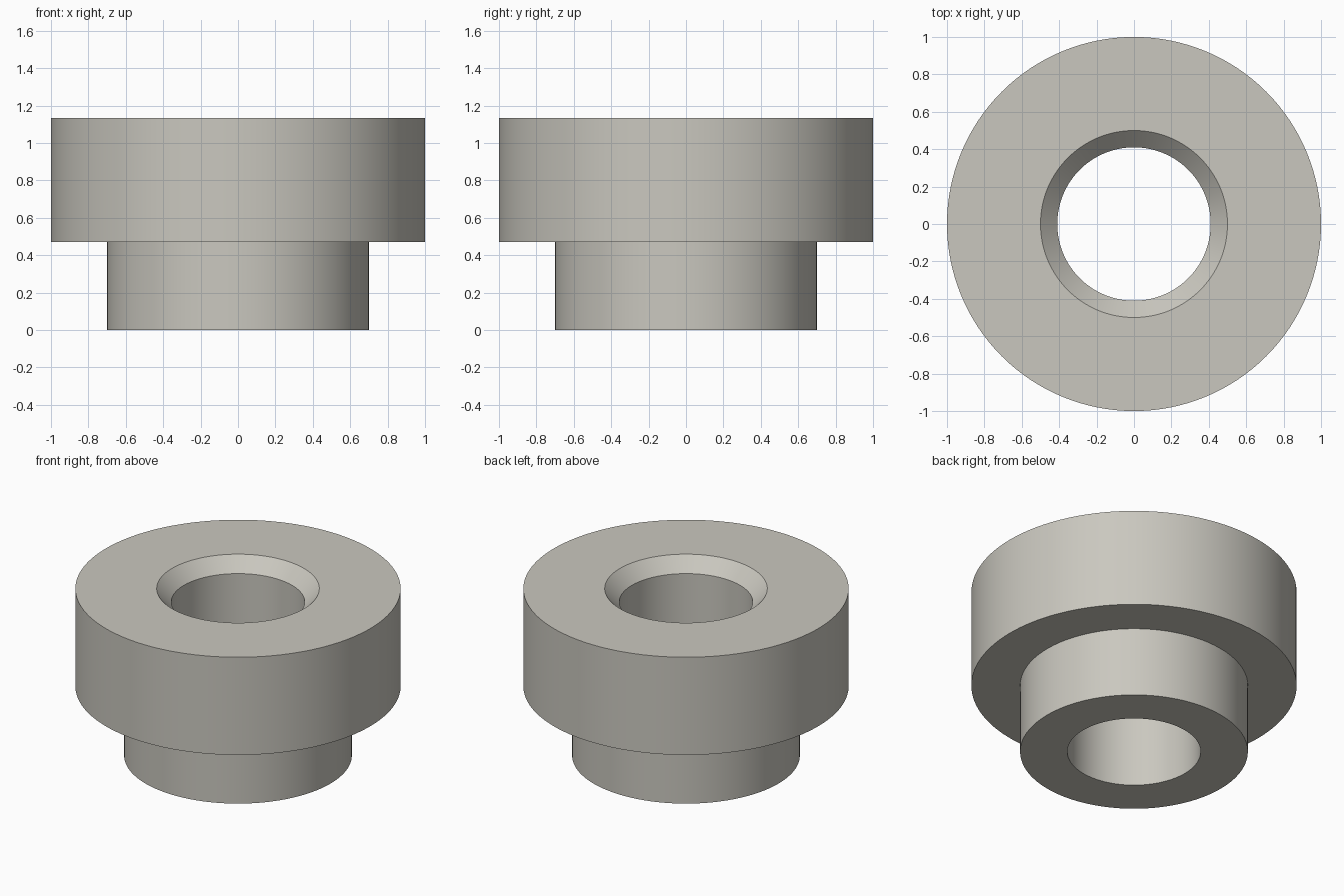
import bpy, bmesh, math

cube = bpy.data.objects.get("Cube")
if cube:
    bpy.data.objects.remove(cube, do_unlink=True)

# Single warm grey material
mat = bpy.data.materials.new("warm grey")
colour = (0.59, 0.575, 0.52, 1.0)
mat.diffuse_color = colour
mat.use_nodes = True
mat.node_tree.nodes["Principled BSDF"].inputs["Base Color"].default_value = colour


def lathe(name, profile, steps=128):
    """Turn a closed (radius, z) profile around the z axis."""
    bm = bmesh.new()
    verts = [bm.verts.new((r, 0, z)) for r, z in profile]
    edges = [bm.edges.new((verts[i], verts[(i + 1) % len(verts)]))
             for i in range(len(verts))]
    bmesh.ops.spin(bm, geom=verts + edges, cent=(0, 0, 0), axis=(0, 0, 1),
                   angle=math.tau, steps=steps, use_merge=False)
    bmesh.ops.remove_doubles(bm, verts=bm.verts[:], dist=1e-4)
    bmesh.ops.recalc_face_normals(bm, faces=bm.faces[:])
    mesh = bpy.data.meshes.new(name)
    bm.to_mesh(mesh)
    bm.free()
    mesh.materials.append(mat)
    obj = bpy.data.objects.new(name, mesh)
    bpy.context.collection.objects.link(obj)
    return obj


# Bushing: narrow neck, wide head, through bore with a chamfered mouth
BORE, NECK, HEAD, MOUTH = 0.41, 0.70, 1.0, 0.50
STEP_Z, TOP_Z, CHAMFER = 0.47, 1.133, 0.09
bushing = lathe("stepped_bushing", [
    (BORE, 0), (NECK, 0), (NECK, STEP_Z), (HEAD, STEP_Z),
    (HEAD, TOP_Z), (MOUTH, TOP_Z), (BORE, TOP_Z - CHAMFER)])

# Smooth round walls, crisp rims
bpy.ops.object.select_all(action='DESELECT')
bushing.select_set(True)
bpy.context.view_layer.objects.active = bushing
bpy.ops.object.shade_smooth_by_angle(angle=math.radians(30))
